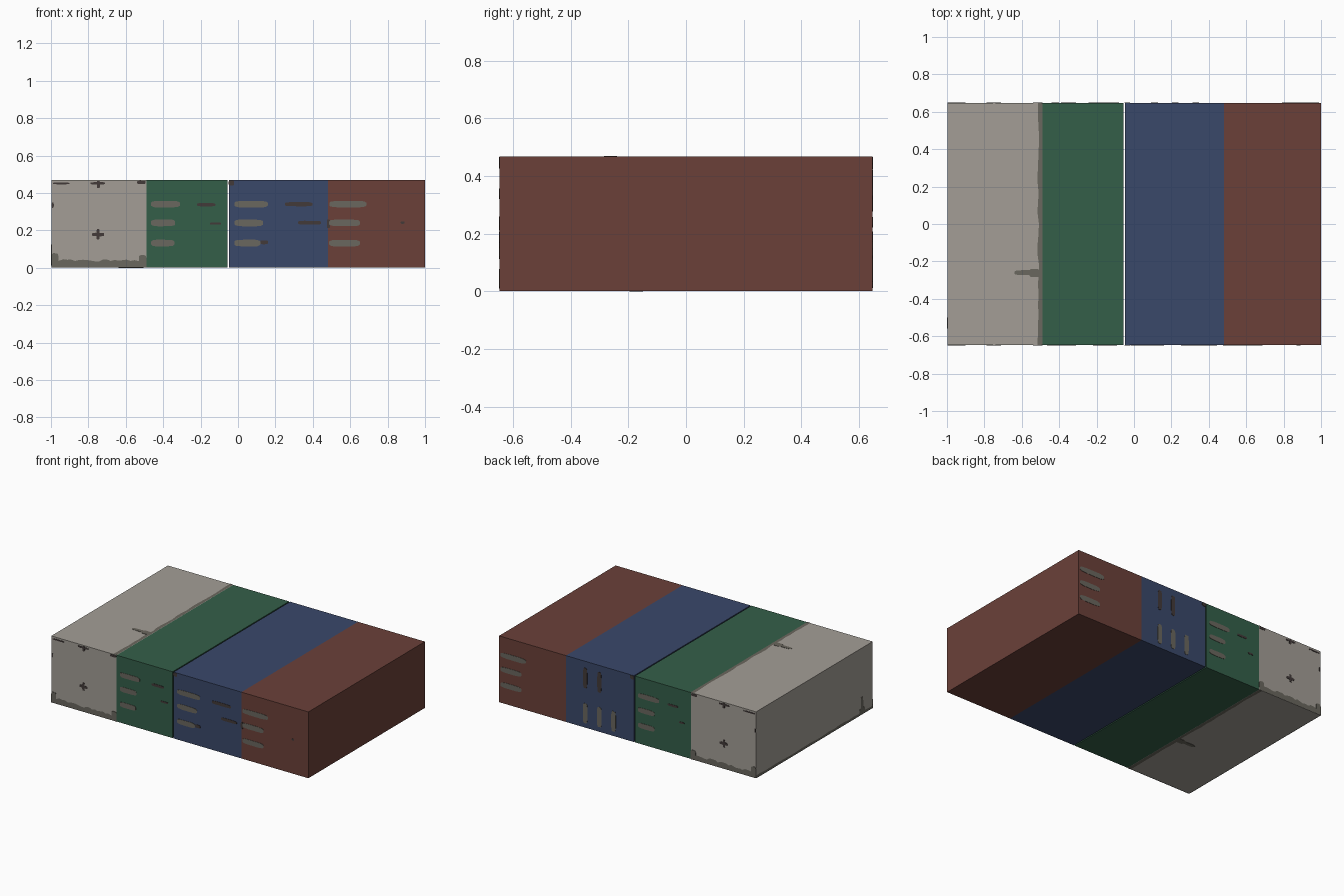
import bpy, bmesh, math, random
from mathutils import Vector

if "Cube" in bpy.data.objects:
    bpy.data.objects.remove(bpy.data.objects["Cube"])

random.seed(4)


def material(name, r, g, b):
    def lin(c):
        c /= 255
        return c / 12.92 if c <= 0.04045 else ((c + 0.055) / 1.055) ** 2.4
    m = bpy.data.materials.new(name)
    m.diffuse_color = (lin(r), lin(g), lin(b), 1)
    m.use_nodes = True
    m.node_tree.nodes["Principled BSDF"].inputs["Base Color"].default_value = m.diffuse_color
    return m


PALE = material("pale_grey", 163, 158, 150)
GREEN = material("green", 52, 95, 73)
BLUE = material("blue", 58, 72, 106)
RED = material("brick_red", 107, 64, 57)
WORN = material("worn_grey", 106, 103, 94)
DARK = material("dark_wear", 66, 58, 57)

H, D, T = 0.47, 0.647, 0.002   # height, half depth, mark thickness


def new_object(name, bm, mat):
    bmesh.ops.recalc_face_normals(bm, faces=bm.faces)
    me = bpy.data.meshes.new(name)
    bm.to_mesh(me)
    bm.free()
    me.materials.append(mat)
    ob = bpy.data.objects.new(name, me)
    bpy.context.collection.objects.link(ob)
    return ob


def block(name, x0, x1, mat):
    bm = bmesh.new()
    bmesh.ops.create_cube(bm, size=1)
    for v in bm.verts:
        v.co = Vector((x0 if v.co.x < 0 else x1, v.co.y * 2 * D,
                       H - T if v.co.z > 0 else T))
    new_object(name, bm, mat)


# map flat (u, v) coordinates and a lift onto each face of the row
PLACE = {
    "front": lambda u, v, w: (u, -D - w, v),
    "back": lambda u, v, w: (u, D + w, v),
    "top": lambda u, v, w: (u, v, H - T + w),
    "bottom": lambda u, v, w: (u, v, T - w),
    "left": lambda u, v, w: (-0.998 - w, u, v),
}


def marks(name, side, mat, rects, lift=T):
    """Thin worn patches with slightly ragged rounded outlines."""
    bm = bmesh.new()
    for u0, u1, v0, v1 in rects:
        ring = []
        for i in range(16):
            a = (i + 0.5) / 16 * math.tau
            c, s = math.cos(a), math.sin(a)
            k = random.uniform(0.9, 1.0)
            cu = math.copysign(abs(c) ** 0.5, c)
            sv = math.copysign(abs(s) ** 0.5, s) * k
            ring.append(((u0 + u1) / 2 + cu * (u1 - u0) / 2,
                         (v0 + v1) / 2 + sv * (v1 - v0) / 2))
        lo = [bm.verts.new(PLACE[side](u, v, 0)) for u, v in ring]
        hi = [bm.verts.new(PLACE[side](u, v, lift)) for u, v in ring]
        bm.faces.new(hi)
        bm.faces.new(lo[::-1])
        for i in range(16):
            j = (i + 1) % 16
            bm.faces.new((lo[i], lo[j], hi[j], hi[i]))
    new_object(name, bm, mat)


def bars(u, lengths, flip=1):
    """Three stacked horizontal bars starting at u."""
    out = []
    for z, n in zip((0.34, 0.24, 0.132), lengths):
        a, b = sorted((u, u + flip * n))
        out.append((a, b, z - 0.019, z + 0.019))
    return out


def edge_dirt(name, side, u0, u1, v, axis_u=True, width=0.03):
    """Wavy strip of wear from the line v inwards."""
    bm = bmesh.new()
    n = 24
    pts = []
    for i in range(n + 1):
        u = u0 + (u1 - u0) * i / n
        pts.append((u, v, v + width * random.uniform(0.75, 1.1)))
    flat = []
    for u, a, b in pts:
        pair = ((u, a), (u, b)) if axis_u else ((a, u), (b, u))
        flat.append([bm.verts.new(PLACE[side](*p, T)) for p in pair])
    for p, q in zip(flat, flat[1:]):
        bm.faces.new((p[0], q[0], q[1], p[1]))
    ob = new_object(name, bm, WORN)
    # face the strip outwards
    out = Vector(PLACE[side](0, 0, 1)) - Vector(PLACE[side](0, 0, 0))
    if ob.data.polygons[0].normal.dot(out) < 0:
        ob.data.flip_normals()


# four blocks in a row, with a narrow slit between green and blue
block("pale_block", -0.998, -0.49, PALE)
block("green_block", -0.49, -0.056, GREEN)
block("blue_block", -0.048, 0.48, BLUE)
block("red_block", 0.48, 1.0, RED)

# front bars
marks("front_bars", "front", WORN,
      bars(-0.465, (0.155, 0.13, 0.125)) + bars(-0.02, (0.18, 0.155, 0.14))
      + bars(0.487, (0.2, 0.165, 0.165)))
marks("front_dark_bars", "front", DARK, [
    (-0.22, -0.12, 0.328, 0.347), (-0.15, -0.09, 0.23, 0.243),
    (0.25, 0.40, 0.328, 0.352), (0.32, 0.445, 0.23, 0.252),
    (0.12, 0.16, 0.125, 0.148), (0.475, 0.492, 0.21, 0.26),
    (0.87, 0.89, 0.235, 0.248)])

# back bars, including the upright ones on the blue block
marks("back_bars", "back", WORN,
      bars(-0.08, (0.165, 0.13, 0.13), -1) + bars(0.99, (0.2, 0.165, 0.165), -1)
      + [(x - 0.018, x + 0.018, 0.03, 0.18) for x in (0.33, 0.22, 0.11)])
marks("back_dark_bars", "back", DARK,
      [(x - 0.016, x + 0.016, 0.275, 0.425) for x in (0.33, 0.22)]
      + [(-0.39, -0.31, 0.33, 0.346), (-0.44, -0.40, 0.23, 0.243)])

# wear on both ends of the pale block
for side in ("front", "back"):
    edge_dirt(side + "_base_wear", side, -0.998, -0.49, T, True, 0.04)
    marks(side + "_corner_wear", side, WORN,
          [(-0.998, -0.96, 0.01, 0.08), (-0.53, -0.49, 0.01, 0.07)])
    marks(side + "_chips", side, DARK, [
        (-0.78, -0.715, 0.168, 0.188), (-0.757, -0.74, 0.15, 0.208),
        (-0.99, -0.9, 0.446, 0.456), (-0.79, -0.71, 0.445, 0.458),
        (-0.755, -0.738, 0.425, 0.466), (-0.54, -0.493, 0.448, 0.466),
        (-0.996, -0.985, 0.32, 0.35), (-0.05, -0.02, 0.44, 0.467)])

# worn seam and scratch on top and underside
for side, y in (("top", -0.26), ("bottom", -0.17)):
    edge_dirt(side + "_seam_wear", side, -D, D, -0.49, False, -0.024)
    marks(side + "_scratch", side, WORN,
          [(-0.64, -0.51, y - 0.014, y + 0.014), (-0.56, -0.505, y - 0.026, y + 0.022)])

# wear low on the left end
edge_dirt("left_base_wear", "left", -D, D, T, True, 0.02)
marks("left_scratch", "left", WORN,
      [(-0.54, -0.515, 0.015, 0.13), (-0.56, -0.50, 0.01, 0.05)])
